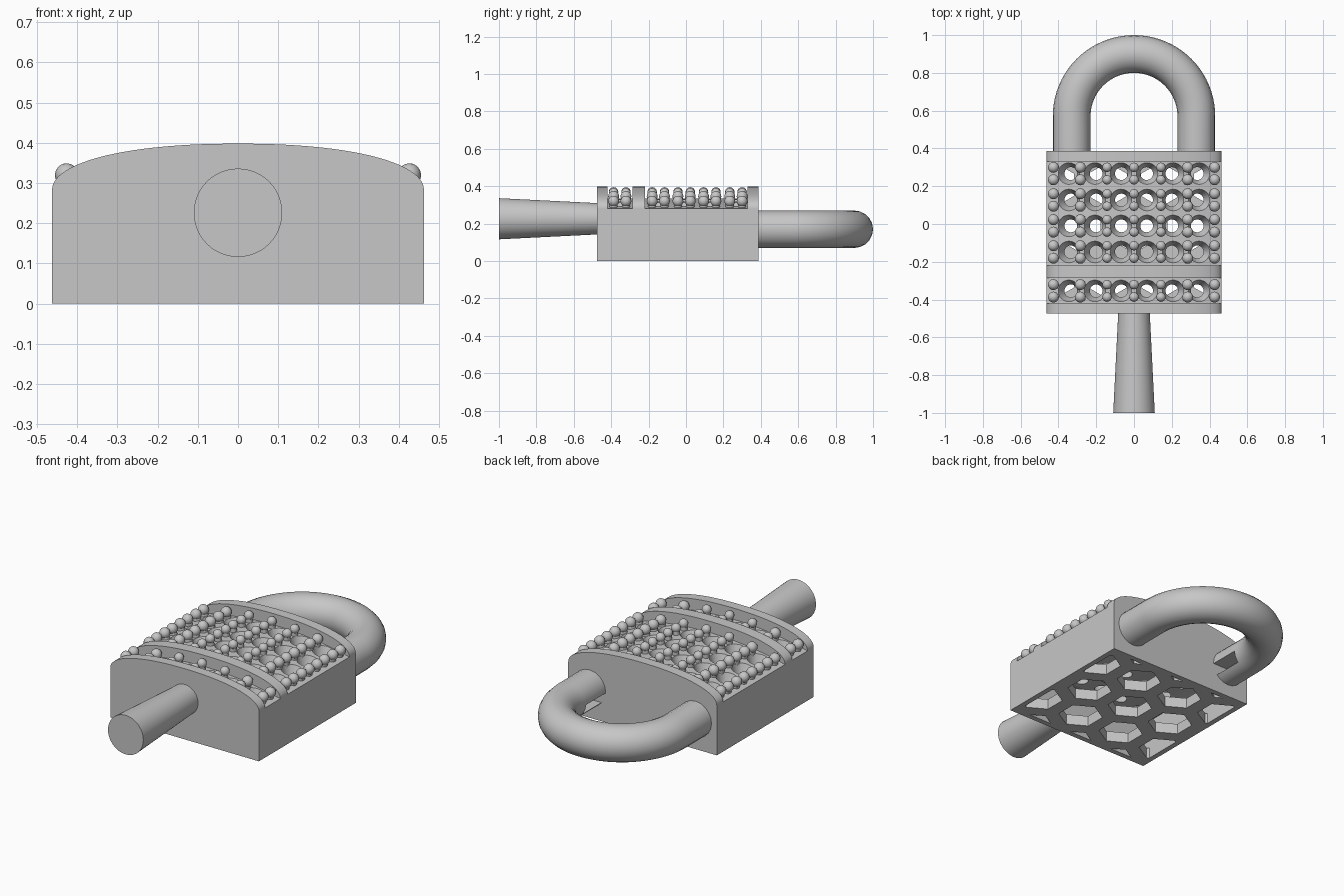
import bpy, bmesh, math
from mathutils import Matrix, Vector

cube = bpy.data.objects.get("Cube")
if cube:
    bpy.data.objects.remove(cube, do_unlink=True)

grey = bpy.data.materials.new("plain_grey")
grey.use_nodes = True
colour = (0.57, 0.57, 0.57, 1)
grey.diffuse_color = colour
grey.node_tree.nodes["Principled BSDF"].inputs["Base Color"].default_value = colour

HALF, BACK, FRONT, EDGE = 0.463, 0.387, -0.475, 0.28
PITCH = 0.14


def finish(name, bm):
    bmesh.ops.recalc_face_normals(bm, faces=bm.faces)
    mesh = bpy.data.meshes.new(name)
    bm.to_mesh(mesh)
    bm.free()
    obj = bpy.data.objects.new(name, mesh)
    bpy.context.collection.objects.link(obj)
    mesh.materials.append(grey)
    return obj


def activate(obj):
    bpy.ops.object.select_all(action='DESELECT')
    obj.select_set(True)
    bpy.context.view_layer.objects.active = obj


def smooth(obj):
    activate(obj)
    bpy.ops.object.shade_smooth_by_angle(angle=math.radians(35))


def add_box(bm, low, high):
    low, high = Vector(low), Vector(high)
    m = Matrix.Translation((low + high) / 2) @ Matrix.Diagonal((*(high - low), 1))
    bmesh.ops.create_cube(bm, size=1, matrix=m)


def add_cone(bm, matrix, z0, z1, r0, r1, sides):
    bmesh.ops.create_cone(bm, cap_ends=True, segments=sides, radius1=r0, radius2=r1, depth=z1 - z0,
                          matrix=matrix @ Matrix.Translation((0, 0, (z0 + z1) / 2)))


def add_arch(bm, y0, y1, half, base, height):
    """Extrude an arched cross-section along y, standing on z = base."""
    arc = [-half * math.cos(math.pi * i / 48) for i in range(49)]
    points = [(-half, base)] + [(x, height(x)) for x in arc] + [(half, base)]
    face = bm.faces.new([bm.verts.new((x, y0, z)) for x, z in points])
    ext = bmesh.ops.extrude_face_region(bm, geom=[face])
    moved = [v for v in ext["geom"] if isinstance(v, bmesh.types.BMVert)]
    bmesh.ops.translate(bm, verts=moved, vec=(0, y1 - y0, 0))


def cut(obj, bm):
    cutter = finish("cutter", bm)
    cutter.hide_render = True
    mod = obj.modifiers.new("cut", 'BOOLEAN')
    mod.operation, mod.solver, mod.object = 'DIFFERENCE', 'EXACT', cutter
    activate(obj)
    bpy.ops.object.modifier_apply(modifier=mod.name)
    bpy.data.objects.remove(cutter, do_unlink=True)


def dome(x):
    return EDGE + 0.118 * max(0, 1 - abs(x / HALF) ** 2.2) ** (1 / 2.2)


def deck(x):
    return EDGE + 0.055 * (1 - (x / HALF) ** 2)


def ceiling(x):
    return deck(x) - 0.06


def on_deck(x, y):
    """Frame standing on the deck with its z axis along the surface normal."""
    tilt = math.atan(0.11 * x / HALF ** 2)
    return Matrix.Translation((x, y, deck(x))) @ Matrix.Rotation(tilt, 4, 'Y')


# Hollow body, open underneath, with countersunk holes through its curved deck
rows = [0.267, 0.127, -0.01, -0.148, -0.354]
columns = [(i - 2.5) * PITCH * 0.985 for i in range(6)]
bm = bmesh.new()
add_arch(bm, FRONT, BACK, HALF, 0, deck)
body = finish("body", bm)
bm = bmesh.new()
add_arch(bm, FRONT + 0.03, BACK - 0.03, 0.433, -0.1, ceiling)
cut(body, bm)
bm = bmesh.new()
for y in rows:
    for x in columns:
        add_cone(bm, on_deck(x, y), -0.08, 0.004, 0.026, 0.059, 24)
cut(body, bm)
smooth(body)

# Honeycomb plate closing the underside
bm = bmesh.new()
add_box(bm, (-0.435, FRONT + 0.028, 0), (0.435, BACK - 0.028, 0.06))
honeycomb = finish("honeycomb_base", bm)
bm = bmesh.new()
for row in range(-2, 3):
    for col in range(-2, 3):
        x = 0.28 * (col + 0.5 * (row % 2))
        place = Matrix.Translation((x, -0.035 + 0.2425 * row, 0))
        add_cone(bm, place, -0.1, 0.15, 0.118, 0.118, 6)
cut(honeycomb, bm)

# Arched ribs across the top
for name, y0, y1 in (("front_rib", FRONT, -0.42), ("middle_rib", -0.285, -0.22),
                     ("back_rib", 0.33, BACK)):
    bm = bmesh.new()
    add_arch(bm, y0, y1, HALF, EDGE - 0.01, dome)
    smooth(finish(name, bm))

# Round-headed pegs in pairs beside every hole
bm = bmesh.new()
for i in range(-3, 4):
    r = 0.029 if abs(i) > 1 else 0.025
    for y in rows:
        for dy in (-0.033, 0.033):
            place = on_deck(i * PITCH, y + dy)
            z = 0.06 - r
            add_cone(bm, place, -0.015, z, r * 0.75, r * 0.75, 12)
            bmesh.ops.create_uvsphere(bm, u_segments=16, v_segments=10, radius=r,
                                      matrix=place @ Matrix.Translation((0, 0, z)))
smooth(finish("pegs", bm))

# Tapered front handle
bm = bmesh.new()
facing = Matrix.Translation((0, -0.46, 0.226)) @ Matrix.Rotation(math.pi / 2, 4, 'X')
add_cone(bm, facing, 0, 0.54, 0.083, 0.11, 48)
smooth(finish("handle", bm))

# Shackle: a bent tube with a locking slot inside each leg
curve = bpy.data.curves.new("shackle", 'CURVE')
curve.dimensions, curve.bevel_depth, curve.bevel_resolution = '3D', 0.1, 8
curve.use_fill_caps = True
path = [(0.33, 0.37)]
path += [(0.33 * math.cos(a), 0.57 + 0.33 * math.sin(a))
         for a in (math.pi * i / 40 for i in range(41))]
path += [(-0.33, 0.37)]
spline = curve.splines.new('POLY')
spline.points.add(len(path) - 1)
for point, (x, y) in zip(spline.points, path):
    point.co = (x, y, 0.17, 1)
shackle = bpy.data.objects.new("shackle", curve)
bpy.context.collection.objects.link(shackle)
activate(shackle)
bpy.ops.object.convert(target='MESH')
shackle = bpy.context.object
shackle.data.materials.clear()
shackle.data.materials.append(grey)
bm = bmesh.new()
for side in (-1, 1):
    xs = sorted((side * 0.2, side * 0.32))
    add_box(bm, (xs[0], 0.3, 0.105), (xs[1], 0.56, 0.165))
cut(shackle, bm)
smooth(shackle)
